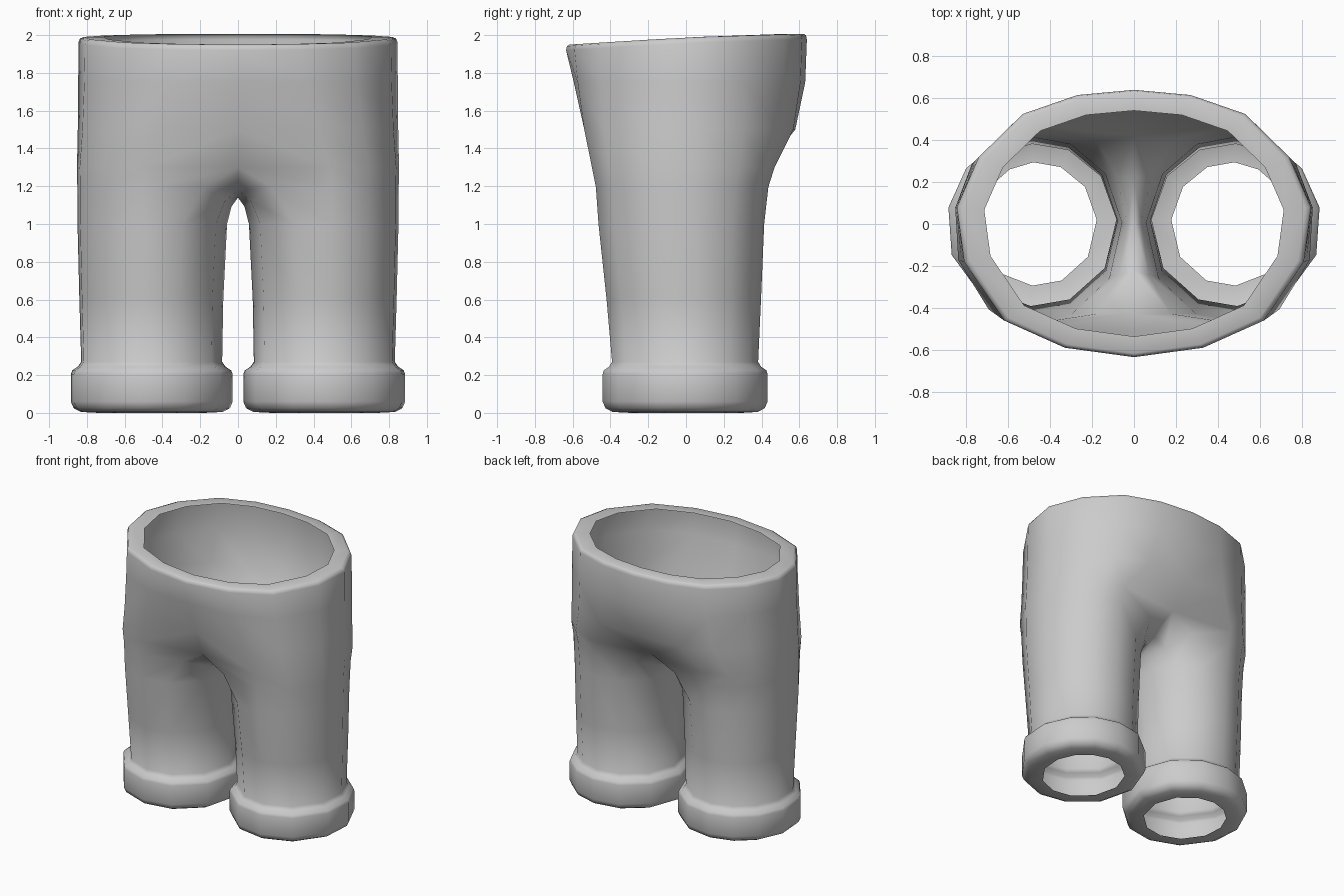
import bpy, bmesh, math
from mathutils import Vector

if "Cube" in bpy.data.objects:
    bpy.data.objects.remove(bpy.data.objects["Cube"])

# Right half of the waist outline, from front centre round to back centre
WAIST = [(0, -.635), (.33, -.59), (.62, -.46), (.81, -.18), (.845, .08),
         (.74, .32), (.53, .525), (.27, .615), (0, .64)]
# Corner angles of the leg, in step with the waist corners, then the inner thigh
ANGLES = [246, 275, 306, 341, 371, 398, 422, 446, 473, 503, 536, 572]


def leg_ring(z, cx, cy, rx, ry):
    return [Vector((cx + rx * math.cos(math.radians(a)),
                    cy + ry * math.sin(math.radians(a)), z)) for a in ANGLES]


def waist_ring(sx, sy, drop):
    return [Vector((x * sx, y * sy, 1.988 + .03 * y - .03 * max(0, -y) - drop))
            for x, y in WAIST]


# Hip joint: leg outline outside, crotch saddle along the centre plane
joint = leg_ring(1.3, .455, -.015, .405, .485)
for k, y, z in ((0, -.43, 1.3), (8, .42, 1.3), (9, .22, 1.18),
                (10, 0, 1.14), (11, -.22, 1.18)):
    joint[k] = Vector((0, y, z))


def hip_ring(z, front, back):
    ring = []
    for k, (x, y) in enumerate(WAIST):
        t = front + (back - front) * k / 8
        p = joint[k].lerp(Vector((x, y, 0)), t)
        ring.append(Vector((p.x, p.y, z)))
    return ring


# Rings from the inner edge of the waist rim down to the joint
upper = [waist_ring(.845, .845, 0), waist_ring(.965, .972, 0),
         waist_ring(.99, .992, .008), waist_ring(1, 1, .03),
         hip_ring(1.75, .8, .96), hip_ring(1.5, .4, .72), joint[:9]]

# Rings from the joint down the leg, over the cuff and in under the hem
knee = leg_ring(1.0, .457, -.025, .4, .44)
thigh = [Vector((a.x + (b.x - a.x) * .6, a.y + (b.y - a.y) * .6,
                 a.z + (b.z - a.z) * .35)) for a, b in zip(joint, knee)]
lower = [joint, thigh, knee, leg_ring(.6, .462, -.012, .385, .41),
         leg_ring(.27, .46, -.005, .377, .388),
         leg_ring(.245, .46, -.005, .395, .403),
         leg_ring(.225, .46, -.005, .425, .432),
         leg_ring(.205, .46, -.005, .433, .438),
         leg_ring(.06, .46, -.005, .433, .438),
         leg_ring(.025, .46, -.005, .418, .423),
         leg_ring(.005, .46, -.005, .38, .385),
         leg_ring(0, .46, 0, .283, .295)]

bm = bmesh.new()


def loft(rings, closed):
    rows = [[bm.verts.new(p) for p in ring] for ring in rings]
    for a, b in zip(rows, rows[1:]):
        n = len(a)
        for k in range(n if closed else n - 1):
            j = (k + 1) % n
            bm.faces.new((a[k], b[k], b[j], a[j]))


loft(upper, False)
loft(lower, True)
bmesh.ops.remove_doubles(bm, verts=bm.verts, dist=.0005)
mesh = bpy.data.meshes.new("trousers")
bm.to_mesh(mesh)
bm.free()
trousers = bpy.data.objects.new("trousers", mesh)
bpy.context.collection.objects.link(trousers)

# Plain grey cloth
grey = bpy.data.materials.new("grey cloth")
grey.diffuse_color = (.6, .6, .6, 1)
grey.use_nodes = True
grey.node_tree.nodes["Principled BSDF"].inputs["Base Color"].default_value = grey.diffuse_color
mesh.materials.append(grey)

# Smooth shading, then mirror to the left leg
bpy.context.view_layer.objects.active = trousers
trousers.select_set(True)
bpy.ops.object.shade_smooth_by_angle(angle=math.radians(60))
mirror = trousers.modifiers.new("left_half", 'MIRROR')
mirror.use_clip = True
mirror.merge_threshold = .001
